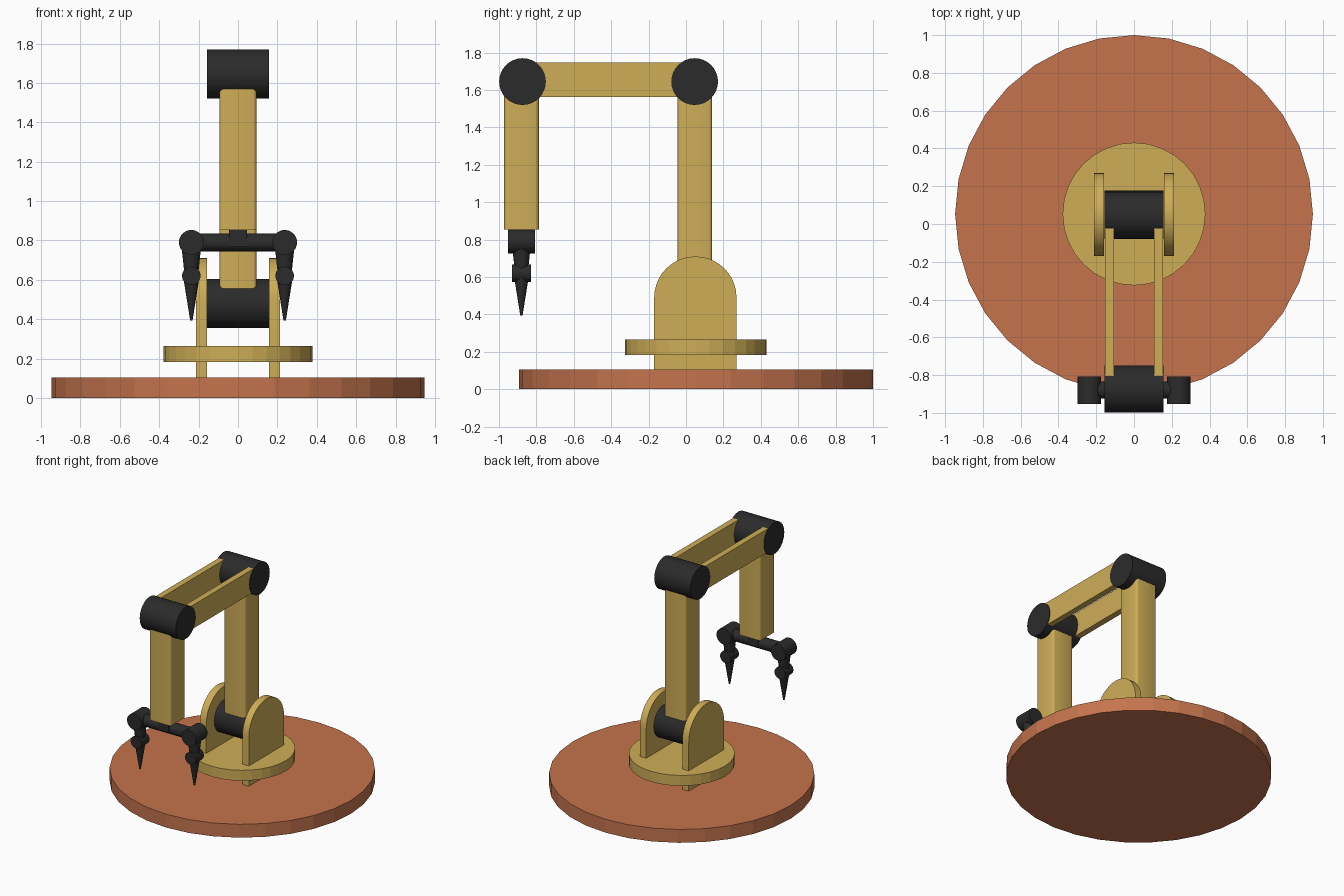
import bpy, bmesh, math
from mathutils import Matrix, Vector

if "Cube" in bpy.data.objects:
    bpy.data.objects.remove(bpy.data.objects["Cube"])


def material(name, rgb):
    m = bpy.data.materials.new(name)
    m.diffuse_color = (*rgb, 1)
    m.use_nodes = True
    m.node_tree.nodes["Principled BSDF"].inputs["Base Color"].default_value = m.diffuse_color
    return m


TERRACOTTA = material("terracotta", (0.56, 0.175, 0.075))
GOLD = material("ochre_gold", (0.62, 0.42, 0.095))
BLACK = material("charcoal_black", (0.024, 0.024, 0.024))


def finish(name, bm, mat, smooth=None):
    bmesh.ops.recalc_face_normals(bm, faces=bm.faces)
    me = bpy.data.meshes.new(name)
    bm.to_mesh(me)
    bm.free()
    me.materials.append(mat)
    ob = bpy.data.objects.new(name, me)
    bpy.context.collection.objects.link(ob)
    if smooth:
        bpy.ops.object.select_all(action='DESELECT')
        ob.select_set(True)
        bpy.context.view_layer.objects.active = ob
        bpy.ops.object.shade_smooth_by_angle(angle=math.radians(smooth))
    return ob


def rod(name, a, b, r1, mat, r2=None, sides=32, smooth=40):
    """Cylinder or cone from point a to point b."""
    a, b = Vector(a), Vector(b)
    d = b - a
    bm = bmesh.new()
    rot = Vector((0, 0, 1)).rotation_difference(d).to_matrix().to_4x4()
    bmesh.ops.create_cone(bm, cap_ends=True, segments=sides, radius1=r1,
                          radius2=r1 if r2 is None else r2, depth=d.length,
                          matrix=Matrix.Translation((a + b) / 2) @ rot)
    return finish(name, bm, mat, smooth)


def box(name, lo, hi, mat, round_upright=0):
    lo, hi = Vector(lo), Vector(hi)
    bm = bmesh.new()
    bmesh.ops.create_cube(bm, size=1, matrix=Matrix.Translation((lo + hi) / 2)
                          @ Matrix.Diagonal((*(hi - lo), 1)))
    if round_upright:
        edges = [e for e in bm.edges
                 if abs(e.verts[0].co.z - e.verts[1].co.z) > 0.1]
        bmesh.ops.bevel(bm, geom=edges, offset=round_upright, segments=3,
                        profile=0.5, affect='EDGES')
    return finish(name, bm, mat, 40 if round_upright else None)


Y_ARM, Y_HAND = 0.05, -0.88       # upright axis and hand axis
Z_LOW, Z_TOP = 0.48, 1.645        # joint heights

# Base and turntable
rod("base_disc", (0, 0.053, 0), (0, 0.053, 0.105), 0.947, TERRACOTTA, smooth=None)
rod("turntable", (0, 0.053, 0.183), (0, 0.053, 0.265), 0.378, GOLD, smooth=None)

# Big joints
for name, y, z in (("shoulder_joint", 0.053, Z_LOW), ("elbow_joint", 0.046, Z_TOP),
                   ("wrist_joint", -0.874, Z_TOP)):
    rod(name, (-0.157, y, z), (0.157, y, z), 0.125, BLACK)

# Rounded square arm tubes
box("upright_arm", (-0.094, -0.045, Z_LOW), (0.094, 0.14, Z_TOP), GOLD, 0.018)
box("forearm", (-0.094, -0.972, 0.853), (0.094, -0.787, Z_TOP), GOLD, 0.018)

# Gripper crossbar and its mount
rod("gripper_bar", (-0.237, Y_HAND, 0.79), (0.237, Y_HAND, 0.79), 0.045, BLACK)
box("gripper_mount", (-0.045, Y_HAND - 0.047, 0.77),
    (0.045, Y_HAND + 0.047, 0.87), BLACK)

for s, side in ((-1, "left"), (1, "right")):
    # Shoulder bracket: straight plate with a semicircular top
    bm = bmesh.new()
    pts = [(-0.22, 0.105), (0.22, 0.105)]
    pts += [(0.22 * math.cos(math.pi * i / 20), 0.49 + 0.22 * math.sin(math.pi * i / 20))
            for i in range(21)]
    f = bm.faces.new([bm.verts.new((s * 0.158, Y_ARM + y, z)) for y, z in pts])
    ext = bmesh.ops.extrude_face_region(bm, geom=[f], use_keep_orig=True)
    bmesh.ops.translate(bm, vec=(s * 0.055, 0, 0),
                        verts=[v for v in ext["geom"] if isinstance(v, bmesh.types.BMVert)])
    finish(side + "_shoulder_bracket", bm, GOLD, 40)

    # Horizontal boom beam
    x0, x1 = sorted((s * 0.105, s * 0.153))
    box(side + "_boom_beam", (x0, -0.874, 1.563), (x1, 0.046, 1.748), GOLD)

    # Finger: knuckle, tapered link, second knuckle, pointed claw
    x = s * 0.237
    rod(side + "_knuckle", (x, Y_HAND - 0.072, 0.79), (x, Y_HAND + 0.072, 0.79), 0.063, BLACK)
    rod(side + "_finger_link", (x, Y_HAND, 0.79), (x, Y_HAND, 0.62), 0.052, BLACK, 0.034)
    rod(side + "_finger_joint", (x, Y_HAND - 0.05, 0.62), (x, Y_HAND + 0.05, 0.62), 0.047, BLACK)
    rod(side + "_claw", (x, Y_HAND, 0.62), (x, Y_HAND, 0.393), 0.042, BLACK, 0.006)
